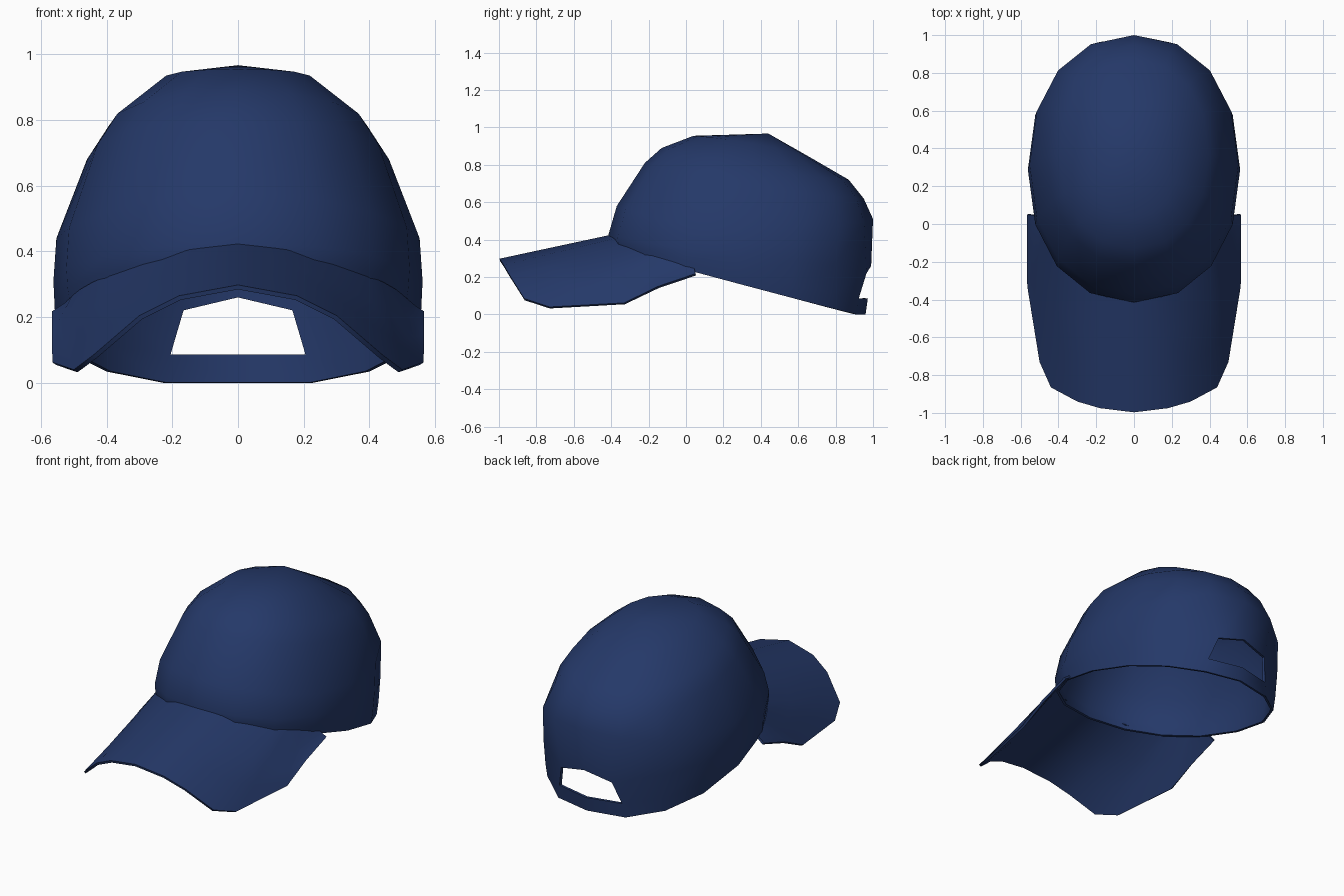
import bpy
import math

if "Cube" in bpy.data.objects:
    bpy.data.objects.remove(bpy.data.objects["Cube"])

SEG = 16  # sides of the crown

navy = bpy.data.materials.new("navy cloth")
navy.diffuse_color = (0.018, 0.040, 0.140, 1.0)
navy.use_nodes = True
navy.node_tree.nodes["Principled BSDF"].inputs["Base Color"].default_value = navy.diffuse_color


def build(name, verts, faces, thickness, angle):
    """Mesh object with cloth thickness added on the inner side."""
    me = bpy.data.meshes.new(name)
    me.from_pydata(verts, [], faces)
    me.materials.append(navy)
    ob = bpy.data.objects.new(name, me)
    bpy.context.collection.objects.link(ob)
    bpy.ops.object.select_all(action='DESELECT')
    bpy.context.view_layer.objects.active = ob
    ob.select_set(True)
    bpy.ops.object.mode_set(mode='EDIT')
    bpy.ops.mesh.select_all(action='SELECT')
    # faces are wound so their normals point outwards
    bpy.ops.object.mode_set(mode='OBJECT')
    mod = ob.modifiers.new("cloth thickness", 'SOLIDIFY')
    mod.thickness = thickness
    mod.offset = -1
    bpy.ops.object.modifier_apply(modifier=mod.name)
    bpy.ops.object.shade_smooth_by_angle(angle=math.radians(angle))
    return ob


def spow(v, p):
    return math.copysign(abs(v) ** p, v) if abs(v) > 1e-6 else 0.0


# Crown: tilted oval rings (front y, front z, side z, back y, back z, half width)
rings = [
    (-0.405, 0.335, 0.165, 0.960, 0.000, 0.550),   # rim
    (-0.410, 0.370, 0.225, 0.972, 0.085, 0.558),   # top of the back strap
    (-0.415, 0.425, 0.310, 0.990, 0.260, 0.562),   # top of the back opening
    (-0.370, 0.580, 0.440, 1.000, 0.510, 0.553),
    (-0.220, 0.810, 0.680, 0.950, 0.620, 0.460),
    (-0.130, 0.890, 0.780, 0.870, 0.720, 0.395),
    (0.040, 0.955, 0.915, 0.660, 0.842, 0.235),
]
verts = []
for r, (yf, zf, zs, yb, zb, hw) in enumerate(rings):
    for k in range(SEG):
        a = 2 * math.pi * k / SEG          # 0 = back centre
        s, c = spow(math.sin(a), 0.92), spow(math.cos(a), 0.92)
        x = hw * s
        y = (yf + yb) / 2 + (yb - yf) / 2 * c
        h = min(1.0, c / 0.92) if r < 2 else c   # strap stays level
        z = zs + (zb - zf) / 2 * h + ((zb + zf) / 2 - zs) * h * h
        if k in (1, SEG - 1):              # corners of the back opening
            sx = 1 if k == 1 else -1
            if r == 1:
                x = sx * 0.212
            elif r == 2:
                x, y, z = sx * 0.172, 0.965, 0.22
        verts.append((x, y, z))
apex = len(verts)
verts.append((0, 0.44, 0.967))

faces = []
for r in range(len(rings) - 1):
    for k in range(SEG):
        if r == 1 and k in (0, SEG - 1):   # back opening
            continue
        n = (k + 1) % SEG
        faces.append((r * SEG + n, r * SEG + k, (r + 1) * SEG + k, (r + 1) * SEG + n))
last = (len(rings) - 1) * SEG
for k in range(SEG):
    faces.append((last + (k + 1) % SEG, last + k, apex))
build("crown", verts, faces, 0.014, 50)

# Brim: half outlines of the seam on the crown and the free edge, then mirrored
seam = [(0, -0.405, 0.425), (0.15, -0.385, 0.405), (0.29, -0.315, 0.36),
        (0.395, -0.22, 0.325), (0.44, -0.16, 0.308), (0.48, -0.08, 0.285),
        (0.505, -0.02, 0.265), (0.525, 0.045, 0.245)]
edge = [(0, -0.997, 0.298), (0.18, -0.975, 0.265), (0.30, -0.94, 0.205),
        (0.44, -0.865, 0.085), (0.50, -0.73, 0.040), (0.565, -0.33, 0.062),
        (0.567, -0.15, 0.15), (0.566, 0.05, 0.218)]


def mirrored(pts):
    return [(-x, y, z) for x, y, z in reversed(pts[1:])] + pts


seam, edge = mirrored(seam), mirrored(edge)
rows, cols = 4, len(seam)
verts = []
for i in range(rows):
    t = i / (rows - 1)
    for p, q in zip(seam, edge):
        verts.append(tuple(u + (v - u) * t for u, v in zip(p, q)))
faces = [(i * cols + j, (i + 1) * cols + j, (i + 1) * cols + j + 1, i * cols + j + 1)
         for i in range(rows - 1) for j in range(cols - 1)]
build("brim", verts, faces, 0.014, 50)
